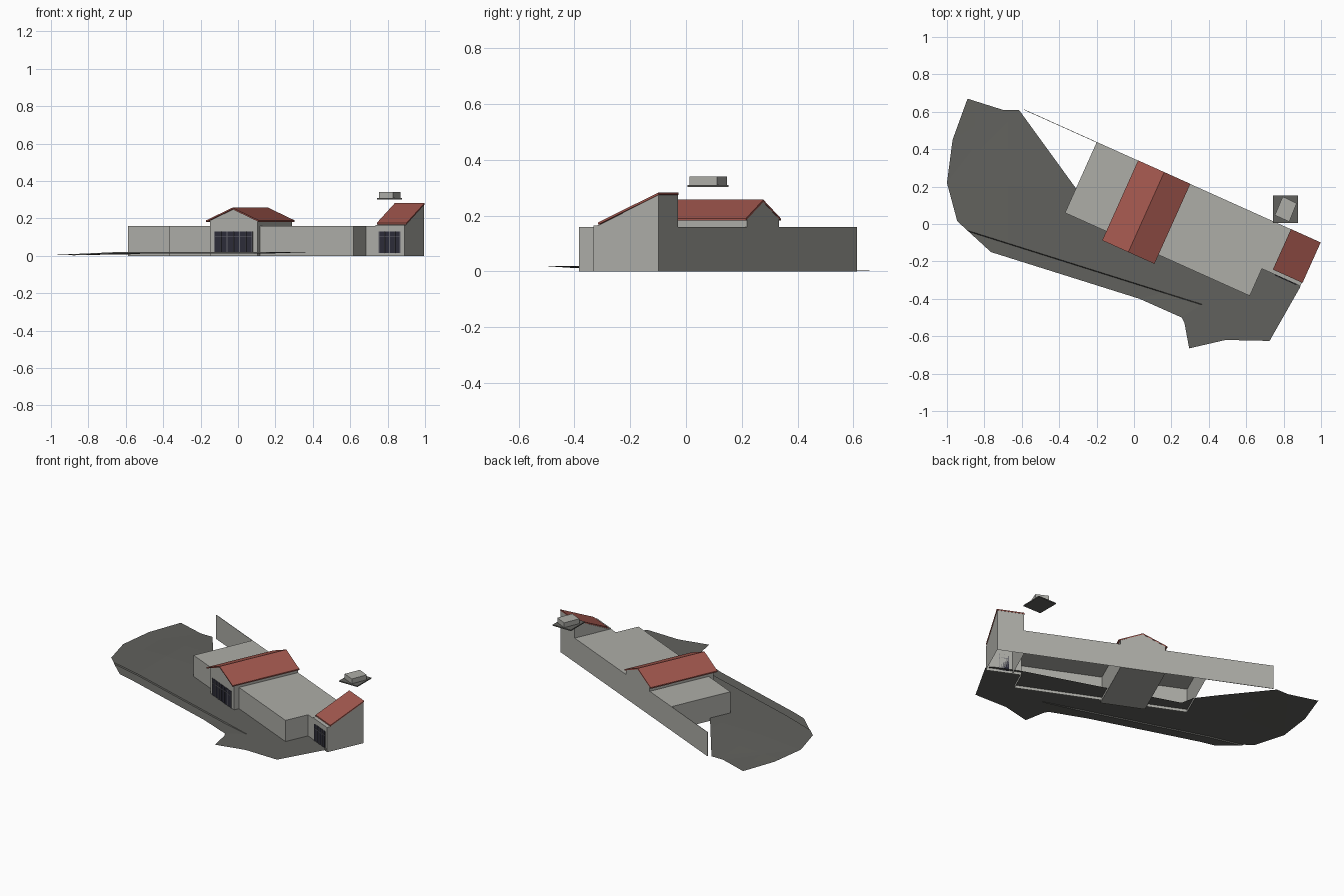
import bpy, bmesh
from math import radians
from mathutils import Matrix, Vector

cube = bpy.data.objects.get("Cube")
if cube:
    bpy.data.objects.remove(cube)

# Building frame: x along the back wall, y towards the back
SITE = Matrix.Translation((0.02, 0.34, 0)) @ Matrix.Rotation(radians(-24.2), 4, 'Z')


def material(name, rgb):
    m = bpy.data.materials.new(name)
    m.use_nodes = True
    m.diffuse_color = (*rgb, 1)
    m.node_tree.nodes["Principled BSDF"].inputs["Base Color"].default_value = (*rgb, 1)
    return m


WALL = material("pale grey wall", (0.42, 0.42, 0.39))
ROOF = material("red roof", (0.36, 0.095, 0.075))
GROUND = material("dark grey ground", (0.12, 0.12, 0.11))
GLASS = material("dark glass", (0.025, 0.025, 0.04))
FRAME = material("window frame", (0.13, 0.13, 0.15))


def finish(bm, name, mat, matrix=SITE):
    mesh = bpy.data.meshes.new(name)
    bm.to_mesh(mesh)
    bm.free()
    mesh.transform(matrix)
    mesh.materials.append(mat)
    ob = bpy.data.objects.new(name, mesh)
    bpy.context.collection.objects.link(ob)
    return ob


def prism(name, points, push, mat, open_bottom=False, matrix=SITE):
    """Extrude a flat profile along a vector, optionally without a floor."""
    bm = bmesh.new()
    face = bm.faces.new([bm.verts.new(p) for p in points])
    new = bmesh.ops.extrude_face_region(bm, geom=[face], use_keep_orig=True)["geom"]
    bmesh.ops.translate(bm, vec=push, verts=[v for v in new if isinstance(v, bmesh.types.BMVert)])
    bmesh.ops.recalc_face_normals(bm, faces=bm.faces)
    if open_bottom:
        floor = [f for f in bm.faces if all(v.co.z < 0.001 for v in f.verts)]
        bmesh.ops.delete(bm, geom=floor, context='FACES')
    return finish(bm, name, mat, matrix)


def plan(name, outline, z0, z1, mat, open_bottom=False, matrix=SITE):
    return prism(name, [(x, y, z0) for x, y in outline], (0, 0, z1 - z0), mat, open_bottom, matrix)


def rect(x0, x1, y0, y1):
    return [(x0, y0), (x1, y0), (x1, y1), (x0, y1)]


# Flat-roofed wings and the back wall running past them
FLAT = 0.16
plan("left_wing", rect(-0.24, 0.015, -0.415, 0), 0, FLAT, WALL, True)
plan("right_wing", [(0.295, 0), (0.295, -0.415), (0.843, -0.415), (0.843, -0.256),
                    (0.9, -0.256), (0.9, 0)], 0, FLAT, WALL, True)
plan("back_screen_wall", rect(-0.665, -0.24, -0.003, 0), 0, FLAT, WALL)

# Gabled hall
MID, EAVE, RIDGE = 0.155, 0.19, 0.257
hall = [(-0.14, 0), (0.14, 0), (0.14, EAVE), (0, RIDGE - 0.008), (-0.14, EAVE)]
prism("hall_walls", [(MID + x, -0.45, z) for x, z in hall], (0, 0.45, 0), WALL)
roof = [(-0.153, EAVE), (0, RIDGE), (0.153, EAVE), (0.153, EAVE - 0.008),
        (0, RIDGE - 0.008), (-0.153, EAVE - 0.008)]
prism("hall_roof", [(MID + x, -0.468, z) for x, z in roof], (0, 0.469, 0), ROOF)

# End tower with a single-pitch roof
tower = [(0, 0), (0, 0.275), (-0.235, 0.166), (-0.256, 0.164), (-0.256, 0)]
prism("tower_walls", [(0.9, y, z) for y, z in tower], (0.168, 0, 0), WALL, True)
pitch = [(0.001, 0.283), (0.001, 0.275), (-0.236, 0.168), (-0.236, 0.176)]
prism("tower_roof", [(0.898, y, z) for y, z in pitch], (0.174, 0, 0), ROOF)


# Glazed fronts with mullions and a transom
def glazing(name, x0, x1, y, bays):
    plan(name + "_glass", rect(x0, x1, y - 0.002, y), 0.015, 0.13, GLASS)
    for i in range(bays + 1):
        x = x0 + (x1 - x0) * i / bays
        plan(f"{name}_mullion_{i}", rect(x - 0.002, x + 0.002, y - 0.005, y), 0.015, 0.13, FRAME)
    plan(name + "_transom", rect(x0, x1, y - 0.005, y), 0.1, 0.104, FRAME)


glazing("hall_window", 0.045, 0.265, -0.45, 6)
glazing("tower_window", 0.922, 1.045, -0.256, 4)

# Floating roof unit on its base plate
plan("unit_base", rect(0.742, 0.876, 0.005, 0.152), 0.302, 0.309, GROUND, matrix=Matrix())
plan("unit_box", [(0.795, 0.147), (0.87, 0.111), (0.83, 0.012), (0.753, 0.047)],
     0.309, 0.341, WALL, matrix=Matrix())

# Ground sheet: gentle slope with a low step along the front edge
outline = [(-0.89, 0.67), (-0.97, 0.45), (-1, 0.22), (-0.945, 0.015), (-0.765, -0.15),
           (0.03, -0.4), (0.255, -0.5), (0.27, -0.53), (0.295, -0.665), (0.49, -0.62),
           (0.725, -0.625), (0.89, -0.335), (0.86, -0.3), (0.68, -0.22), (0.58, -0.31),
           (-0.29, 0.1), (-0.31, 0.19), (-0.615, 0.61), (-0.7, 0.61)]
bm = bmesh.new()
bm.faces.new([bm.verts.new((x, y, 0)) for x, y in outline])
bmesh.ops.triangulate(bm, faces=bm.faces[:])
across = Vector((0.3, 0.954, 0))


def cut(point, normal):
    bmesh.ops.bisect_plane(bm, geom=bm.verts[:] + bm.edges[:] + bm.faces[:],
                           plane_co=point, plane_no=normal)


for offset in (-0.3, -0.304):
    cut(across * offset, across)
for x in (-0.85, -0.67, -0.4):
    cut((x, 0, 0), (1, 0, 0))
for y in (0.2, 0.4):
    cut((0, y, 0), (0, 1, 0))
for v in bm.verts:
    rise = min(1, max(0, (v.co.x + 1) / 0.33)) * min(1, max(0, (0.67 - v.co.y) / 0.4))
    drop = 0.007 if v.co.dot(across) < -0.302 and v.co.x < 0.25 else 0
    v.co.z = max(0.001, 0.004 + 0.015 * rise - drop)
bmesh.ops.recalc_face_normals(bm, faces=bm.faces)
if sum(f.normal.z for f in bm.faces) < 0:
    bmesh.ops.reverse_faces(bm, faces=bm.faces)
finish(bm, "ground", GROUND, Matrix())
